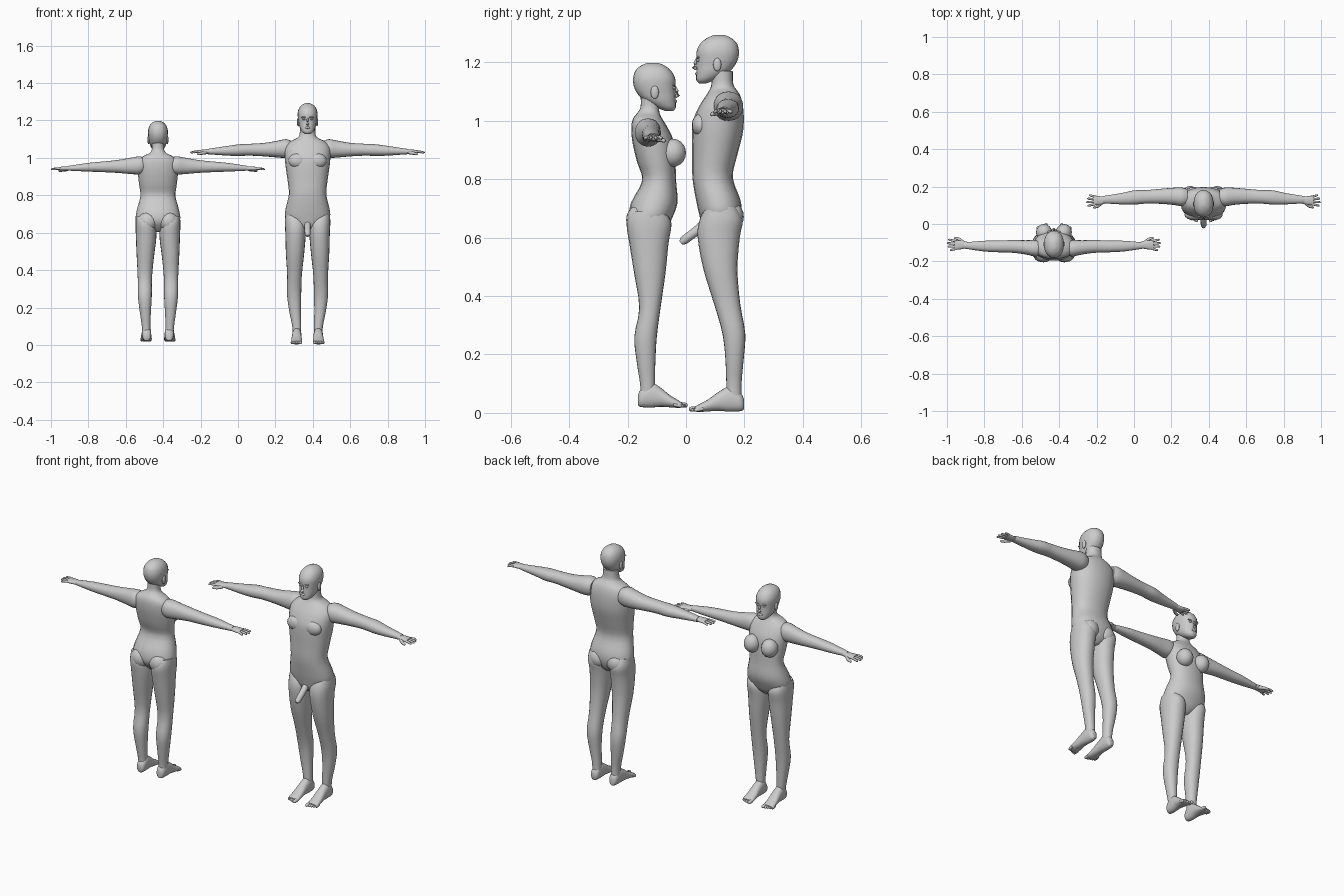
import bpy, bmesh, math
from mathutils import Vector, Matrix

N = 20
SUB = 3


def finish(name, bm):
    bmesh.ops.recalc_face_normals(bm, faces=bm.faces)
    me = bpy.data.meshes.new(name)
    bm.to_mesh(me)
    bm.free()
    ob = bpy.data.objects.new(name, me)
    bpy.context.collection.objects.link(ob)
    bpy.ops.object.select_all(action='DESELECT')
    ob.select_set(True)
    bpy.context.view_layer.objects.active = ob
    bpy.ops.object.shade_smooth_by_angle(angle=math.radians(50))


def skin(name, loops):
    bm = bmesh.new()
    vs = [[bm.verts.new(p) for p in lp] for lp in loops]
    for a, b in zip(vs, vs[1:]):
        for i in range(len(a)):
            j = (i + 1) % len(a)
            bm.faces.new((a[i], a[j], b[j], b[i]))
    bm.faces.new(vs[0])
    bm.faces.new(vs[-1])
    finish(name, bm)


def refine(rings):
    """Catmull-Rom interpolation between section rings."""
    out = []
    for i in range(len(rings) - 1):
        p = [rings[min(max(i + k, 0), len(rings) - 1)] for k in (-1, 0, 1, 2)]
        for k in range(SUB):
            t = k / SUB
            out.append([0.5 * (2 * b + (c - a) * t + (2 * a - 5 * b + 4 * c - d) * t * t
                               + (3 * b - a - 3 * c + d) * t ** 3) for a, b, c, d in zip(*p)])
    return out + [rings[-1]]


class Figure:
    """Authored facing -y around x = 0, then placed at cx and faced by d."""

    def __init__(self, label, cx, d):
        self.label, self.cx, self.d = label, cx, d

    def put(self, p, s=1):
        return Vector((self.cx + s * p[0], self.d * p[1], p[2]))

    def loft(self, name, axis, rings, s=1, power=2.2):
        # ring: position, centre and half width, then low and high limit
        loops = []
        for t, ac, ah, b0, b1 in refine(rings):
            lp = []
            for i in range(N):
                w = 2 * math.pi * i / N
                c, q = math.cos(w), math.sin(w)
                a = ac + ah * math.copysign(abs(c) ** (2 / power), c)
                b = (b0 + b1) / 2 + (b1 - b0) / 2 * math.copysign(abs(q) ** (2 / power), q)
                p = {'x': (t, a, b), 'y': (a, t, b), 'z': (a, b, t)}[axis]
                lp.append(self.put(p, s))
            loops.append(lp)
        skin(self.label + "_" + name, loops)

    def tube(self, name, pts, radii, s=1, n=8):
        pts = [Vector(p) for p in pts]
        loops = []
        for i, (p, r) in enumerate(zip(pts, radii)):
            q = (pts[min(i + 1, len(pts) - 1)] - pts[max(i - 1, 0)]).to_track_quat('Z', 'Y')
            loops.append([self.put(p + q @ Vector((r * math.cos(2 * math.pi * k / n),
                          r * math.sin(2 * math.pi * k / n), 0)), s) for k in range(n)])
        skin(self.label + "_" + name, loops)

    def ball(self, name, c, r, s=1):
        bm = bmesh.new()
        bmesh.ops.create_uvsphere(bm, u_segments=16, v_segments=10, radius=1)
        bm.transform(Matrix.Translation(self.put(c, s)) @ Matrix.Diagonal((*r, 1)))
        finish(self.label + "_" + name, bm)

    def head(self, dz):
        rings = [(1.128, .014, .044, .07), (1.14, .03, .035, .10), (1.165, .043, .035, .145),
                 (1.19, .048, .036, .168), (1.215, .052, .036, .179), (1.24, .053, .037, .181),
                 (1.265, .046, .05, .174), (1.283, .031, .072, .155), (1.293, .01, .095, .132)]
        self.loft("head", 'z', [(z + dz, 0, w, a, b) for z, w, a, b in rings])
        self.tube("nose", [(0, .038, 1.213 + dz), (0, .031, 1.195 + dz), (0, .028, 1.183 + dz),
                           (0, .036, 1.176 + dz)], [.004, .006, .008, .005])
        self.ball("lips", (0, .037, 1.161 + dz), (.014, .006, .006))
        for s in (-1, 1):
            self.ball("ear", (.05, .107, 1.192 + dz), (.007, .014, .023), s)
            self.ball("eye", (.019, .042, 1.207 + dz), (.009, .006, .005), s)
            self.ball("brow", (.02, .041, 1.217 + dz), (.015, .006, .004), s)

    def hand(self, s, wrist, tip, y, z):
        L = tip - wrist
        self.loft("palm", 'x', [(wrist - .01, y, .017, z - .011, z + .012),
                                (wrist + .3 * L, y, .024, z - .011, z + .011),
                                (wrist + .58 * L, y, .026, z - .009, z + .008)], s)
        for k, ln in enumerate((.93, 1, .96, .84)):
            dy = (k - 1.5) * .0135
            x0, x1 = wrist + .5 * L, wrist + ln * L
            self.tube("finger", [(x0, y + dy, z), (x0 + .6 * (x1 - x0), y + dy * 1.25, z - .001),
                                 (x1 - .004, y + dy * 1.4, z - .004), (x1, y + dy * 1.42, z - .005)],
                      [.0065, .006, .005, .002], s)
        self.tube("thumb", [(wrist + .1 * L, y - .012, z - .004), (wrist + .35 * L, y - .032, z - .009),
                            (wrist + .56 * L, y - .038, z - .012), (wrist + .6 * L, y - .038, z - .012)],
                  [.01, .008, .006, .002], s)

    def foot(self, s, heel, toe, cx, base):
        L = heel - toe
        prof = [(0, .012, .008, .045), (.06, .022, .003, .065), (.25, .025, .001, .088),
                (.45, .026, .004, .07), (.65, .029, .002, .043), (.82, .03, 0, .026), (.89, .027, .002, .018)]
        self.loft("foot", 'y', [(heel - f * L, cx + .004 * f, w, base + a, base + b)
                                for f, w, a, b in prof], s)
        for k in range(5):
            x = cx - .018 + k * .0115
            r = .009 if k == 0 else .0065
            end = toe + .0045 * k
            self.tube("toe", [(x, end + .03, base + .011), (x, end + .01, base + r + .001),
                              (x, end + .003, base + r), (x, end, base + r)],
                      [r, r, r * .8, r * .3], s)


# Male figure, facing front
m = Figure("man", .372, 1)
m.loft("torso", 'z', [(z, 0, w, a, b) for z, w, a, b in [
    (.61, .025, .08, .15), (.635, .075, .057, .175), (.68, .118, .045, .19), (.73, .117, .034, .186),
    (.805, .1, .022, .16), (.88, .107, .021, .175), (.95, .117, .02, .193), (1.0, .122, .024, .198),
    (1.05, .122, .045, .195), (1.085, .098, .068, .186), (1.105, .058, .08, .174),
    (1.125, .043, .087, .162), (1.17, .041, .088, .16)]])
m.head(0)
for s in (-1, 1):
    m.ball("buttock", (.052, .155, .672), (.05, .043, .05), s)
    m.ball("pectoral", (.052, .05, .985), (.05, .03, .04), s)
    m.loft("arm", 'x', [(.085, .145, .04, 1.01, 1.09), (.115, .145, .05, 1.0, 1.1),
                        (.16, .148, .046, 1.002, 1.092), (.23, .148, .04, 1.008, 1.08),
                        (.31, .145, .036, 1.012, 1.075), (.37, .142, .038, 1.01, 1.072),
                        (.44, .135, .03, 1.013, 1.062), (.54, .13, .019, 1.02, 1.047)], s)
    m.hand(s, .535, .627, .126, 1.033)
    m.loft("leg", 'z', [(.705, .083, .034, .07, .17), (.66, .067, .055, .046, .194),
                        (.6, .064, .055, .04, .184), (.49, .067, .049, .06, .176),
                        (.37, .07, .039, .097, .186), (.27, .072, .038, .125, .203),
                        (.18, .067, .031, .135, .197), (.1, .058, .024, .138, .19),
                        (.03, .056, .022, .14, .19)], s)
    m.foot(s, .198, .01, .056, 0.003)
m.tube("groin_form", [(0, .062, .645), (0, .035, .622), (0, -.008, .59), (0, -.018, .582)],
       [.017, .016, .015, .008], n=12)

# Female figure, facing back
f = Figure("woman", -.428, -1)
f.loft("torso", 'z', [(z, 0, w, a, b) for z, w, a, b in [
    (.605, .025, .09, .15), (.63, .08, .065, .175), (.665, .118, .048, .195), (.72, .113, .029, .188),
    (.795, .094, .034, .15), (.86, .101, .036, .168), (.93, .108, .042, .184), (.98, .104, .065, .187),
    (1.008, .08, .082, .181), (1.025, .046, .09, .168), (1.045, .033, .092, .156), (1.08, .033, .09, .155)]])
f.head(-.095)
for s in (-1, 1):
    f.ball("buttock", (.055, .16, .66), (.052, .045, .052), s)
    f.ball("breast", (.053, .045, .89), (.043, .045, .048), s)
    f.loft("arm", 'x', [(.07, .13, .035, .925, 1.0), (.1, .13, .044, .912, 1.008),
                        (.15, .125, .038, .914, 1.0), (.22, .12, .034, .92, .988),
                        (.3, .12, .031, .924, .98), (.38, .118, .028, .927, .972),
                        (.48, .115, .016, .932, .957)], s)
    f.hand(s, .475, .572, .112, .943)
    f.loft("leg", 'z', [(.69, .083, .034, .075, .18), (.65, .067, .053, .05, .203),
                        (.58, .063, .055, .06, .194), (.48, .067, .047, .07, .178),
                        (.36, .07, .038, .087, .16), (.26, .07, .037, .1, .177),
                        (.17, .067, .029, .105, .168), (.09, .063, .022, .107, .156),
                        (.04, .062, .021, .108, .156)], s)
    f.foot(s, .164, -.005, .06, .017)
